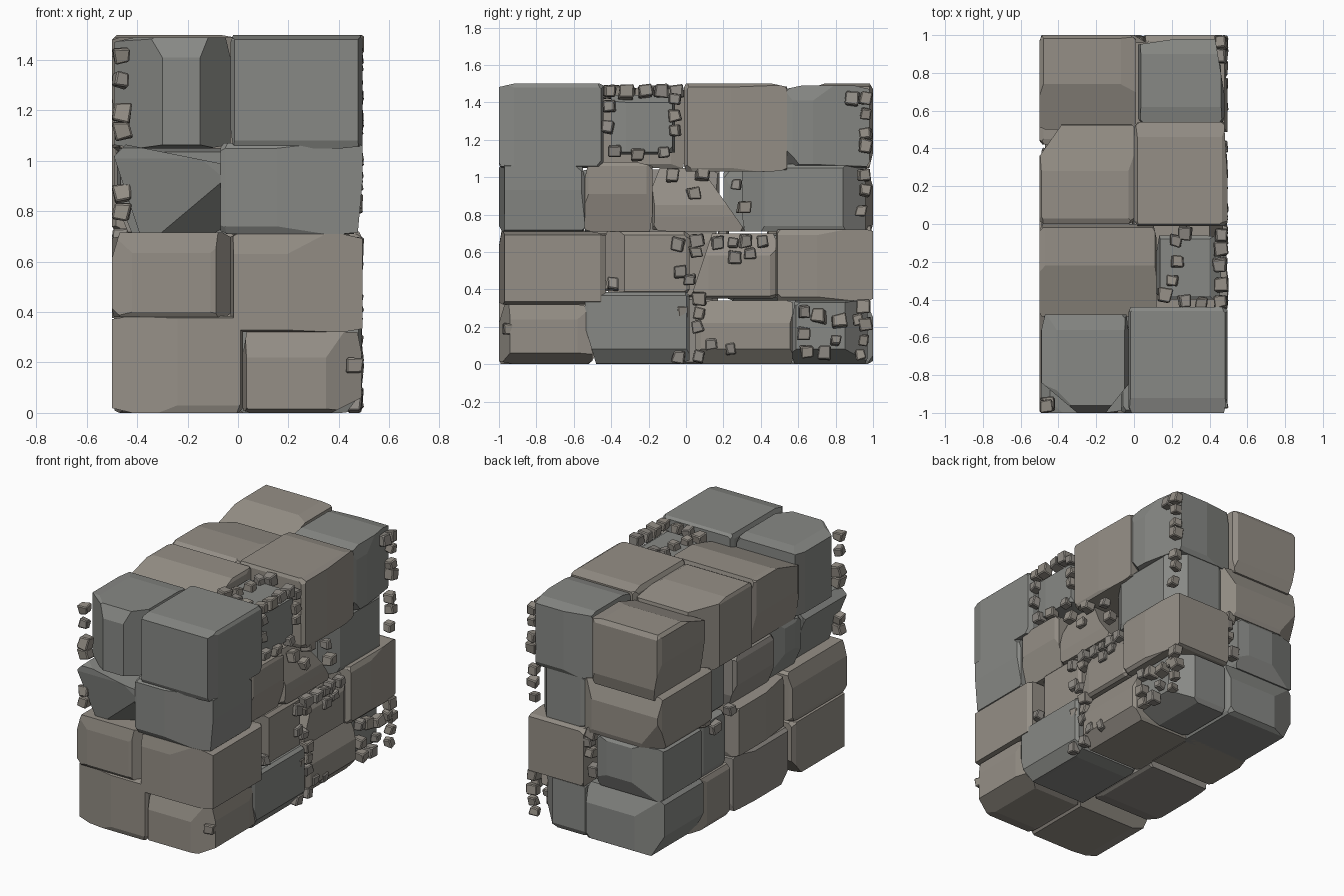
import bpy, bmesh, random, itertools
from mathutils import Vector, Euler

random.seed(11)


def material(name, rgb):
    m = bpy.data.materials.new(name)
    m.diffuse_color = (*rgb, 1)
    return m


WARM = material("warm_stone", (0.30, 0.275, 0.24))
COOL = material("cool_stone", (0.245, 0.25, 0.235))
MID = material("mid_stone", (0.28, 0.262, 0.237))


def slice_off(bm, half, p):
    """Cut an edge or corner: p holds signed distances from that corner, 0 = axis unused."""
    n = Vector([1 / v if v else 0 for v in p])
    d = sum(h / abs(v) for h, v in zip(half, p) if v) - 1
    bmesh.ops.bisect_plane(bm, geom=bm.verts[:] + bm.edges[:] + bm.faces[:], dist=1e-5,
                           plane_co=n * d / n.length_squared, plane_no=n, clear_outer=True)
    bmesh.ops.holes_fill(bm, edges=bm.edges[:], sides=0)


def finish(bm, name, loc, mat):
    bmesh.ops.recalc_face_normals(bm, faces=bm.faces[:])
    mesh = bpy.data.meshes.new(name)
    bm.to_mesh(mesh)
    bm.free()
    mesh.materials.append(mat)
    ob = bpy.data.objects.new(name, mesh)
    ob.location = loc
    bpy.context.collection.objects.link(ob)


def stone(name, box, mat, cuts=()):
    x0, x1, y0, y1, z0, z1 = box
    size = Vector((x1 - x0, y1 - y0, z1 - z0))
    half = size / 2
    bm = bmesh.new()
    bmesh.ops.create_cube(bm, size=1)
    bmesh.ops.scale(bm, vec=size, verts=bm.verts[:])
    for c in cuts:
        slice_off(bm, half, c)
    # uneven chamfers on all twelve edges
    for i, j in ((0, 1), (0, 2), (1, 2)):
        for si, sj in itertools.product((-1, 1), repeat=2):
            p = [0, 0, 0]
            a = random.uniform(0.008, 0.02)
            b = random.choice((0.02, 0.03, 0.08))
            if random.random() < 0.5:
                a, b = b, a
            p[i], p[j] = si * a, sj * b
            slice_off(bm, half, p)
    # clipped corners
    for s in itertools.product((-1, 1), repeat=3):
        slice_off(bm, half, [k * random.uniform(0.03, 0.06) for k in s])
    finish(bm, name, ((x0 + x1) / 2, (y0 + y1) / 2, (z0 + z1) / 2), mat)


def pebble(x, y, z):
    s = random.uniform(0.054, 0.072)
    bm = bmesh.new()
    bmesh.ops.create_cube(bm, size=s)
    for v in bm.verts:
        v.co += Vector([random.uniform(-0.007, 0.007) for _ in range(3)])
    bmesh.ops.bevel(bm, geom=bm.edges[:], offset=0.006, segments=1, affect='EDGES')
    rot = Euler([random.uniform(-0.18, 0.18) for _ in range(3)]).to_matrix()
    bmesh.ops.rotate(bm, verts=bm.verts[:], cent=(0, 0, 0), matrix=rot)
    # keep every pebble inside the block
    lo, hi = (-0.5, -1, 0), (0.5, 1, 1.5)
    loc = []
    for k, c in enumerate((x, y, z)):
        reach = max(abs(v.co[k]) for v in bm.verts)
        loc.append(min(max(c, lo[k] + reach), hi[k] - reach))
    finish(bm, "pebble", loc, random.choice((WARM, MID)))


# Right-hand column of stones, bottom course to top
stone("right_stone_1a", (0.02, 0.49, -1, -0.5, 0, 0.32), WARM, [(0.14, -0.06, 0), (0, -0.03, 0.1), (0.12, 0, -0.06)])
stone("right_stone_1b", (0, 0.49, -0.54, 0.02, 0, 0.385), COOL, [(0.06, 0, -0.08), (0, -0.06, -0.2)])
stone("right_stone_1c", (0, 0.48, 0.05, 0.57, 0, 0.34), WARM, [(0.05, 0, 0.12), (0.07, 0, -0.08)])
stone("right_stone_1d", (0.05, 0.43, 0.57, 0.97, 0, 0.34), COOL, [(0.12, 0.12, 0), (0.15, 0, -0.08)])
stone("right_stone_2a", (-0.03, 0.495, -1, -0.43, 0.32, 0.71), WARM, [(0.3, -0.03, 0)])
stone("right_stone_2b", (0, 0.46, -0.43, 0.02, 0.37, 0.71), WARM, [(0.08, -0.1, 0)])
stone("right_stone_2c", (0, 0.47, 0.04, 0.48, 0.35, 0.7), WARM, [(0, -0.1, 0.3), (0.06, 0, 0.12)])
stone("right_stone_2d", (0.05, 0.495, 0.48, 1, 0.34, 0.72), WARM, [(0.03, 0.3, 0)])
stone("right_stone_3a", (-0.07, 0.495, -1, -0.54, 0.71, 1.07), COOL, [(0.34, -0.03, 0), (0.02, 0, -0.22)])
stone("right_stone_3b", (0, 0.48, -0.54, -0.18, 0.71, 1.08), WARM, [(0.05, 0, -0.2)])
stone("right_stone_3c", (0, 0.47, -0.18, 0.32, 0.71, 1.05), WARM, [(0, 0.24, 0.34), (0, -0.04, 0.1), (0.07, 0, 0.2)])
stone("right_stone_3d", (0.08, 0.46, 0.3, 0.96, 0.71, 1.07), COOL, [(0.08, -0.12, 0), (0.1, 0.12, 0)])
stone("right_stone_4a", (-0.03, 0.495, -1, -0.44, 1.05, 1.5), COOL)
stone("right_stone_4b", (0.12, 0.46, -0.4, -0.06, 1.12, 1.44), COOL, [(0.06, 0, 0.04)])
stone("right_stone_4c", (0, 0.495, -0.01, 0.54, 1.03, 1.5), WARM, [(0.018, 0.3, 0)])
stone("right_stone_4d", (0.02, 0.48, 0.54, 0.98, 1.05, 1.49), COOL,
      [(0.05, 0.3, 0), (0.1, -0.08, -0.1), (-0.2, 0.03, 0)])

# Left-hand column of stones
stone("left_stone_1a", (-0.5, 0.02, -1, -0.42, 0, 0.385), WARM, [(-0.26, -0.035, 0), (0, 0.1, -0.12)])
stone("left_stone_1b", (-0.49, 0, -0.4, 0.17, 0, 0.36), MID, [(-0.06, -0.1, -0.1), (-0.03, 0.2, 0)])
stone("left_stone_1c", (-0.47, 0.04, 0.19, 0.6, 0, 0.34), WARM, [(-0.05, 0.15, 0)])
stone("left_stone_1d", (-0.5, 0.05, 0.52, 1, 0, 0.37), COOL, [(-0.18, 0.06, 0), (-0.08, 0, -0.14), (0, 0.05, 0.12)])
stone("left_stone_2a", (-0.5, -0.03, -1, -0.4, 0.38, 0.715), WARM, [(0.06, -0.08, 0), (-0.03, 0, 0.1)])
stone("left_stone_2b", (-0.5, 0, -0.38, 0.17, 0.36, 0.71), WARM, [(-0.04, -0.25, 0)])
stone("left_stone_2c", (-0.45, 0, 0.22, 0.54, 0.34, 0.7), COOL, [(-0.04, 0.08, 0)])
stone("left_stone_2d", (-0.5, -0.03, 0.53, 1, 0.37, 0.72), COOL, [(-0.2, 0.05, 0), (0, 0.04, -0.1)])
stone("left_stone_3a", (-0.5, -0.07, -1, -0.55, 0.71, 1.07), COOL,
      [(-0.11, 0, -0.33), (0.32, -0.2, -0.22), (-0.06, 0, 0.06), (0.4, 0, 0.08), (0, -0.05, -0.3)])
stone("left_stone_3b", (-0.48, 0, -0.55, -0.26, 0.71, 1.05), COOL, [(-0.06, 0, -0.15), (-0.04, 0.1, 0)])
stone("left_stone_3c", (-0.49, 0, -0.25, 0.18, 0.7, 1.04), MID, [(-0.06, 0, -0.15)])
stone("left_stone_3_filler", (-0.43, 0, 0.2, 0.42, 0.71, 1.04), COOL)
stone("left_stone_3d", (-0.5, 0.1, 0.42, 1, 0.72, 1.07), WARM, [(-0.15, 0.08, -0.2), (0.1, 0.06, 0), (0, 0.04, 0.12)])
stone("left_stone_4a", (-0.49, -0.03, -1, -0.48, 1.05, 1.49), COOL,
      [(-0.19, -0.16, 0), (0.12, -0.15, 0), (-0.2, -0.2, 0.08), (0, -0.04, 0.08)])
stone("left_stone_4b", (-0.5, 0.12, -0.49, 0, 1.05, 1.49), WARM, [(0, -0.27, 0.08), (-0.03, 0, -0.2)])
stone("left_stone_4c", (-0.5, 0, 0, 0.53, 1.04, 1.49), WARM, [(-0.12, 0.17, 0), (0, 0.25, 0.04)])
stone("left_stone_4d", (-0.5, 0.01, 0.5, 1, 1.05, 1.5), WARM, [(0, -0.24, 0.08), (-0.05, 0, -0.25)])

# Pebbles in the right-hand face: (y, z)
recess_rim = [(-.41, 1.46), (-.41, 1.38), (-.42, 1.27), (-.38, 1.14), (-.26, 1.12), (-.12, 1.13),
              (-.06, 1.25), (-.06, 1.33), (-.06, 1.42), (-.22, 1.47), (-.32, 1.47), (-.13, 1.47)]
upper_joint = [(-.07, 1.01), (.04, .91), (.09, 1.02), (.27, .96), (.31, .84)]
middle_joint = [(-.04, .64), (.06, .66), (.05, .6), (.17, .65), (.25, .65), (.32, .66), (.41, .66),
                (.26, .57), (.34, .59), (-.39, .43), (-.03, .49), (.02, .45), (.07, .35)]
lower_joint = [(-.02, .28), (.07, .27), (.06, .2), (-.04, .03), (.07, .04), (.14, .11), (.24, .08),
               (.63, .28), (.71, .26), (.63, .16), (.65, .07), (.74, .06), (.8, .13), (.82, .23)]
back_corner = [(.89, 1.42), (.96, 1.42), (.96, 1.34), (.96, 1.23), (.96, 1.17), (.95, 1.01),
               (.96, .93), (.94, .82), (.95, .31), (.92, .24), (.96, .21), (.95, .13), (.93, .05)]
for y, z in recess_rim + upper_joint + middle_joint + lower_joint + back_corner:
    pebble(0.462, y, z)

# Pebbles on top of the recess: (x, y)
for x, y in [(.27, -.05), (.22, -.09), (.23, -.2), (.2, -.3), (.16, -.38), (.27, -.41), (.36, -.42)]:
    pebble(x, y, 1.455)

# Pebbles down the front left corner, on the front, the back and the left
for z in (1.42, 1.32, 1.19, 1.12, .87, .8):
    pebble(-0.465, -0.96, z)
pebble(0.46, -0.95, 0.19)
for x, z in [(.02, .7), (.05, .64), (.03, .57), (.0, .46)]:
    pebble(x, 0.96, z)
for y, z in [(.47, .72), (.36, .64), (.2, .7)]:
    pebble(-0.465, y, z)
